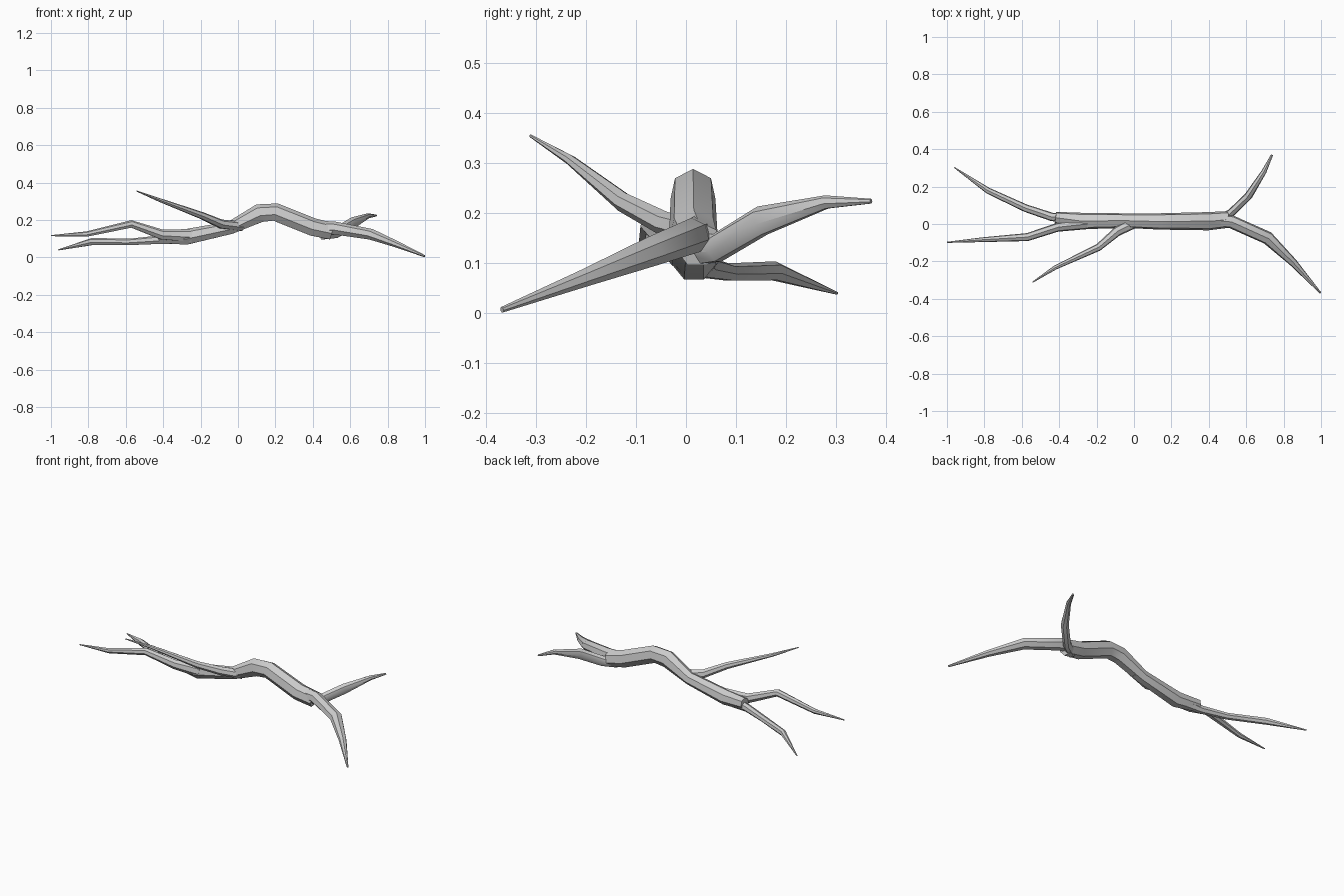
import bpy, bmesh, math
from mathutils import Vector

SIDES = 7


def limb(name, path):
    """Tapered tube; each path point is x, y, z, sideways radius, vertical radius."""
    bm = bmesh.new()
    pts = [Vector(p[:3]) for p in path]
    rings = []
    for i, p in enumerate(path):
        t = pts[min(i + 1, len(pts) - 1)] - pts[max(i - 1, 0)]
        t.normalize()
        side = Vector((0, 0, 1)).cross(t).normalized()
        up = t.cross(side)
        ring = []
        for k in range(SIDES):
            a = 2 * math.pi * k / SIDES + math.pi / 2
            ring.append(bm.verts.new(pts[i] + side * math.cos(a) * p[3] + up * math.sin(a) * p[4]))
        rings.append(ring)
    for r, s in zip(rings, rings[1:]):
        for k in range(SIDES):
            n = (k + 1) % SIDES
            bm.faces.new((r[k], r[n], s[n], s[k]))
    bm.faces.new(rings[0])
    bm.faces.new(rings[-1])
    bmesh.ops.recalc_face_normals(bm, faces=bm.faces)
    me = bpy.data.meshes.new(name)
    bm.to_mesh(me)
    bm.free()
    ob = bpy.data.objects.new(name, me)
    bpy.context.collection.objects.link(ob)
    bpy.ops.object.select_all(action='DESELECT')
    ob.select_set(True)
    bpy.context.view_layer.objects.active = ob
    bpy.ops.object.shade_smooth_by_angle(angle=math.radians(40))


# Crooked main stem
limb("main_stem", [
    (-.42, .034, .110, .032, .036), (-.28, .016, .107, .045, .044),
    (-.04, .018, .157, .040, .036), (.115, .014, .234, .044, .052),
    (.20, .014, .240, .046, .050), (.40, .015, .160, .050, .050),
    (.50, .024, .138, .046, .047)])

# Right end fork
limb("right_front_branch", [
    (.42, .02, .155, .040, .042), (.52, .012, .155, .036, .036),
    (.715, -.075, .122, .036, .030), (.85, -.205, .070, .022, .018),
    (.997, -.368, .007, .005, .006)])
limb("right_back_branch", [
    (.45, .015, .125, .028, .032), (.52, .06, .130, .022, .030),
    (.612, .15, .184, .022, .031), (.695, .28, .222, .014, .014),
    (.738, .37, .224, .006, .005)])

# Raised side twig
limb("raised_twig", [
    (.02, .015, .165, .030, .026), (-.09, -.04, .178, .026, .025),
    (-.19, -.125, .222, .020, .020), (-.42, -.232, .307, .012, .010),
    (-.542, -.311, .355, .003, .003)])

# Left end fork
limb("left_front_branch", [
    (-.25, .0, .115, .028, .036), (-.41, -.018, .122, .024, .028),
    (-.57, -.07, .178, .022, .021), (-.81, -.084, .124, .013, .015),
    (-1.0, -.098, .116, .003, .003)])
limb("left_back_branch", [
    (-.34, .03, .10, .026, .032), (-.44, .038, .092, .023, .023),
    (-.58, .085, .082, .021, .018), (-.78, .178, .084, .017, .020),
    (-.96, .302, .040, .003, .003)])
